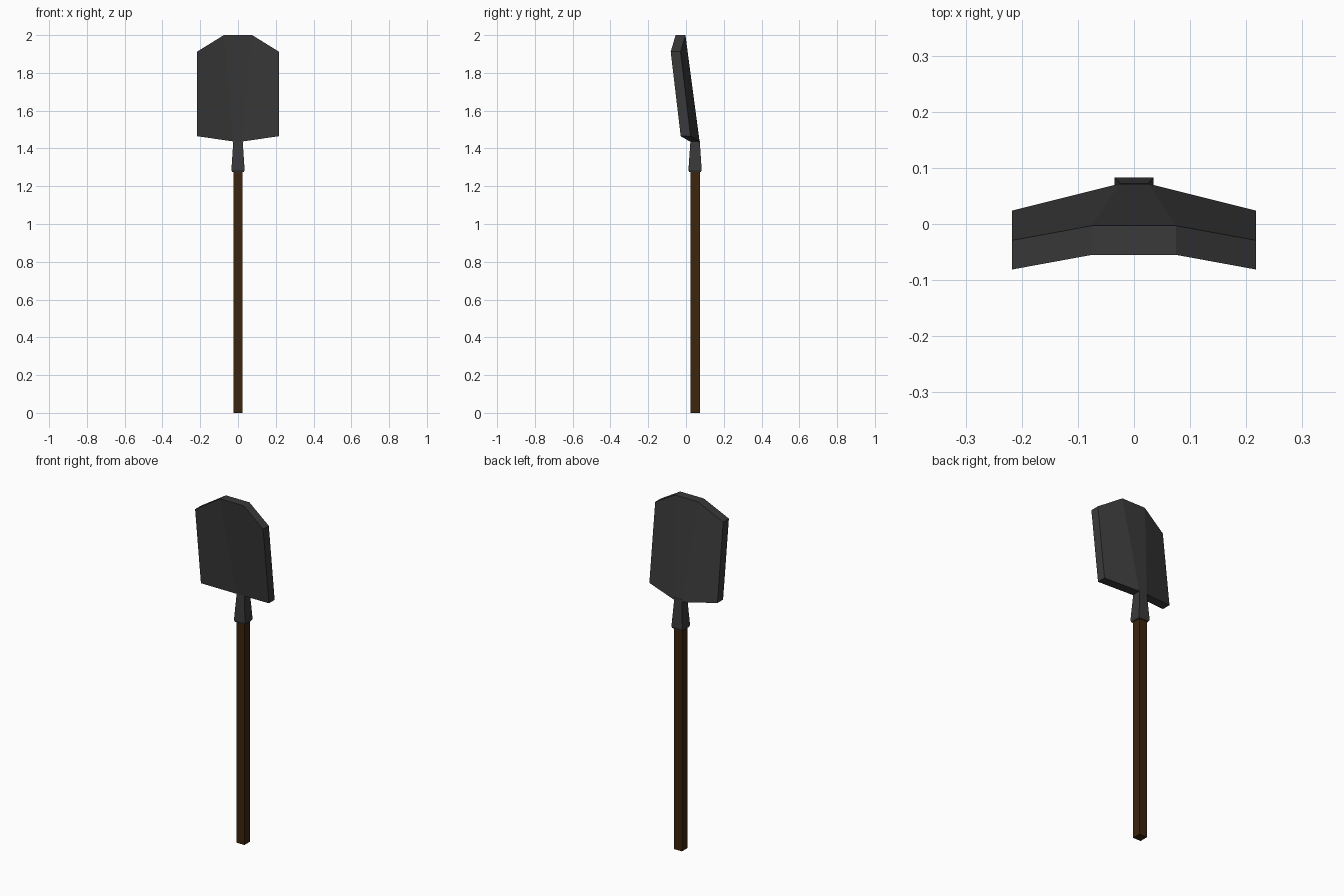
import bpy
import bmesh

cube = bpy.data.objects.get("Cube")
if cube:
    bpy.data.objects.remove(cube, do_unlink=True)


def material(name, rgb):
    mat = bpy.data.materials.new(name)
    mat.use_nodes = True
    mat.diffuse_color = (*rgb, 1)
    mat.node_tree.nodes["Principled BSDF"].inputs["Base Color"].default_value = (*rgb, 1)
    return mat


def loft(name, rings, mat):
    """Skin a list of equal-sized rings and cap both ends."""
    bm = bmesh.new()
    loops = [[bm.verts.new(p) for p in ring] for ring in rings]
    n = len(loops[0])
    for a, b in zip(loops, loops[1:]):
        for i in range(n):
            j = (i + 1) % n
            bm.faces.new((a[i], a[j], b[j], b[i]))
    bm.faces.new(loops[0])
    bm.faces.new(loops[-1])
    bmesh.ops.recalc_face_normals(bm, faces=bm.faces)
    mesh = bpy.data.meshes.new(name)
    bm.to_mesh(mesh)
    bm.free()
    mesh.materials.append(mat)
    obj = bpy.data.objects.new(name, mesh)
    bpy.context.collection.objects.link(obj)
    return obj


def square(half, z, y=0.048):
    return [(sx * half, y + sy * half, z)
            for sx, sy in ((-1, -1), (1, -1), (1, 1), (-1, 1))]


steel = material("dark steel", (0.042, 0.042, 0.043))
wood = material("dark wood", (0.045, 0.018, 0.004))

# Square wooden shaft
loft("handle", [square(0.025, 0), square(0.025, 1.29)], wood)

# Tapered socket with a small chamfered lip
loft("socket", [square(0.031, 1.275), square(0.035, 1.285),
                square(0.024, 1.45)], steel)

# Blade: each station is (x, front y at bottom, bottom z, front y at top, top z)
half_blade = [(0.025, 0.075, 0.02, 1.437, -0.055, 2.0),
              (0.217, 0.217, -0.028, 1.465, -0.081, 1.912)]
thick = 0.052


def station(side, x_low, x_high, y_low, z_low, y_high, z_high):
    return [(side * x_low, y_low, z_low), (side * x_low, y_low + thick, z_low),
            (side * x_high, y_high + thick, z_high), (side * x_high, y_high, z_high)]


loft("blade", [station(-1, *s) for s in reversed(half_blade)]
     + [station(1, *s) for s in half_blade], steel)
